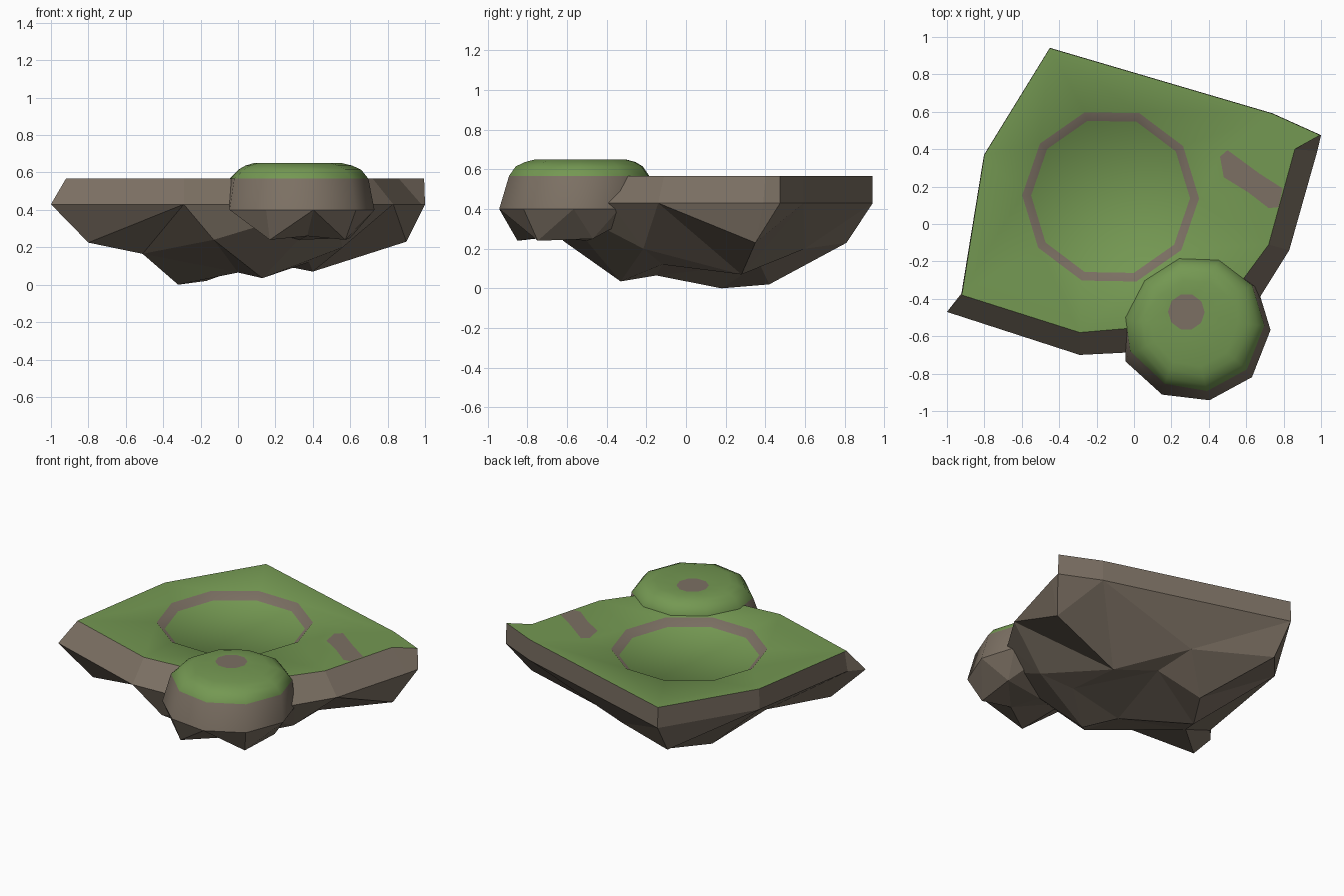
import bpy, bmesh, math
from mathutils import Vector
from mathutils.geometry import delaunay_2d_cdt

if "Cube" in bpy.data.objects:
    bpy.data.objects.remove(bpy.data.objects["Cube"])


def material(name, rgb):
    m = bpy.data.materials.new(name)
    m.diffuse_color = (*rgb, 1)
    m.use_nodes = True
    m.node_tree.nodes["Principled BSDF"].inputs["Base Color"].default_value = m.diffuse_color
    return m


rock = material("brown rock", (0.20, 0.162, 0.125))
grass = material("green grass", (0.175, 0.315, 0.085))


def loop_edges(start, n):
    return [(start + i, start + (i + 1) % n) for i in range(n)]


def ring(cx, cy, r, z, angles):
    return [(cx + r * math.cos(math.radians(a)), cy + r * math.sin(math.radians(a)), z) for a in angles]


def inside(p, poly):
    hit = False
    for i in range(len(poly)):
        a, b = poly[i - 1], poly[i]
        if (a[1] > p[1]) != (b[1] > p[1]) and p[0] < a[0] + (p[1] - a[1]) * (b[0] - a[0]) / (b[1] - a[1]):
            hit = not hit
    return hit


def sheet(bm, outline, loops=(), points=(), mat=None):
    """Triangulated height field inside an outline, with optional inner loops and loose points."""
    pts = list(outline)
    edges = []
    for lp in loops:
        edges += loop_edges(len(pts), len(lp))
        pts += lp
    pts += points
    out = delaunay_2d_cdt([Vector(p[:2]) for p in pts], edges,
                          [list(range(len(outline)))], 1, 1e-5)
    vs = []
    for co, orig in zip(out[0], out[3]):
        z = pts[orig[0]][2] if orig else outline[0][2]
        vs.append(bm.verts.new((co.x, co.y, z)))
    for f in out[2]:
        face = bm.faces.new([vs[i] for i in f])
        if mat:
            face.material_index = mat(face.calc_center_median())


def band(bm, a, b, mat):
    """Side wall joining two loops of equal length."""
    n = len(a)
    va, vb = [bm.verts.new(p) for p in a], [bm.verts.new(p) for p in b]
    for i in range(n):
        j = (i + 1) % n
        bm.faces.new((va[i], va[j], vb[j], vb[i])).material_index = mat


def finish(bm, name, smooth_above):
    bmesh.ops.remove_doubles(bm, verts=bm.verts, dist=0.0005)
    bmesh.ops.recalc_face_normals(bm, faces=bm.faces)
    me = bpy.data.meshes.new(name)
    bm.to_mesh(me)
    bm.free()
    me.materials.append(rock)
    me.materials.append(grass)
    for p in me.polygons:
        p.use_smooth = p.center.z > smooth_above
    ob = bpy.data.objects.new(name, me)
    bpy.context.collection.objects.link(ob)


# Main island: grass top with a sunken round clearing and a dirt patch
TOP, MID = 0.567, 0.43
top = [(x, y, TOP) for x, y in [(.995, .475), (.74, .59), (-.45, .94), (-.80, .37), (-.918, -.365),
                                (-.92, -.38), (-.29, -.58), (.42, -.52), (.58, -.30), (.72, -.11), (.86, .40)]]
mid = [(x, y, MID) for x, y in [(1, .475), (.74, .592), (-.45, .942), (-.802, .37), (-.925, -.385),
                                (-1, -.47), (-.29, -.70), (.5, -.66), (.68, -.38), (.83, -.14), (.98, .39)]]
angles = [36 * k - 1 for k in range(10)]
outer = ring(-.125, .145, .473, TOP, angles)
inner = ring(-.125, .145, .425, TOP - .042, angles)
patch = [(x, y, TOP) for x, y in [(.50, .395), (.46, .36), (.48, .25), (.61, .17), (.72, .085),
                                  (.772, .09), (.795, .19), (.67, .27)]]


def top_colour(c):
    dirt = (inside(c, outer) and not inside(c, inner)) or inside(c, patch)
    return 0 if dirt else 1


# Rocky underside points
under = [(.9, .35, .23), (.05, .6, .2), (-.43, .81, .23), (-.51, -.12, .165), (-.8, -.39, .225),
         (-.13, -.62, .24), (.56, -.215, .2), (-.32, .18, 0), (-.17, .42, .02), (.13, -.33, .035),
         (0, -.15, .065), (.4, .28, .07), (.12, .37, .125), (.38, -.12, .12)]
bm = bmesh.new()
sheet(bm, top, [outer, inner, patch], mat=top_colour)
band(bm, top, mid, 0)
sheet(bm, mid, points=under, mat=lambda c: 0)
finish(bm, "main_island", .515)

# Small domed islet at the front: smooth dome and wall, faceted underside
ang = [-1, 35, 71, 105, 140, 178, 205, 242, 279, 318]
low = ring(.343, -.56, .387, .40, ang)
low[5:8] = [(-.05, -.56, .40), (-.045, -.735, .40), (.15, -.912, .40)]
hoop = ring(.335, -.535, .362, TOP, ang)
hoop[5:7] = [(-.045, -.50, TOP), (-.02, -.68, TOP)]
dome1 = ring(.33, -.535, .328, .615, ang)
dome2 = ring(.325, -.53, .285, .637, ang)
cap = ring(.32, -.53, .235, .65, ang)
spot = ring(.28, -.47, .098, .65, angles)
bm = bmesh.new()
sheet(bm, cap, [spot], mat=lambda c: 0 if inside(c, spot) else 1)
for a, b, m in [(cap, dome2, 1), (dome2, dome1, 1), (dome1, hoop, 1), (hoop, low, 0)]:
    band(bm, a, b, m)
sheet(bm, low, points=[(.17, -.85, .24), (.574, -.748, .24), (.37, -.72, .26), (.6, -.47, .25),
                       (.33, -.5, .24), (.13, -.5, .28)], mat=lambda c: 0)
finish(bm, "domed_islet", .42)
